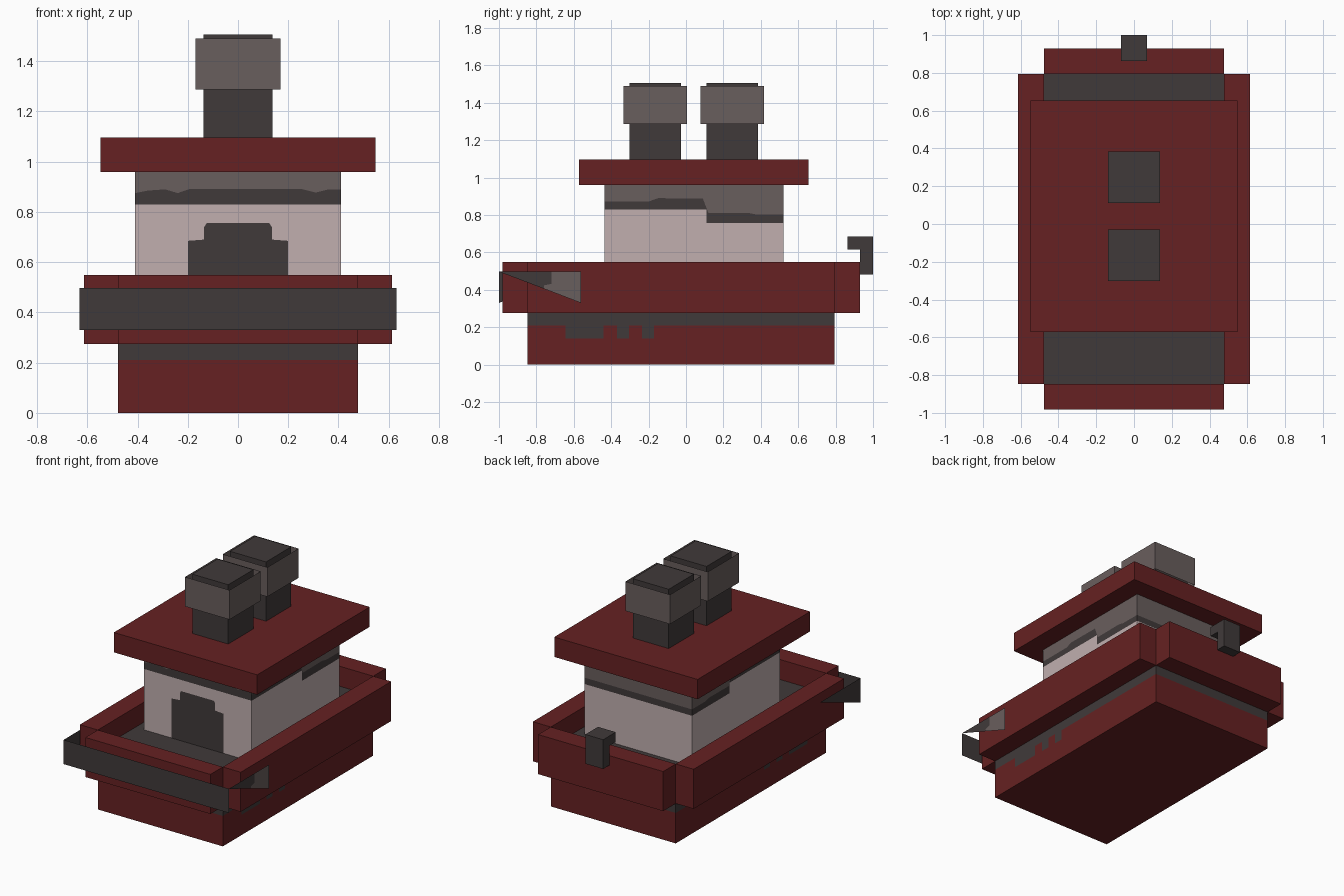
import bpy, bmesh

if "Cube" in bpy.data.objects:
    bpy.data.objects.remove(bpy.data.objects["Cube"])

# ---- materials -------------------------------------------------------------
def material(name, rgb):
    m = bpy.data.materials.new(name)
    m.diffuse_color = (*rgb, 1)
    m.use_nodes = True
    m.node_tree.nodes["Principled BSDF"].inputs["Base Color"].default_value = m.diffuse_color
    return m

RED, DARK, GREY, CREAM = range(4)
MATS = [material("dark_red", (0.133, 0.0152, 0.016)),
        material("charcoal", (0.051, 0.0423, 0.0423)),
        material("warm_grey", (0.141, 0.112, 0.110)),
        material("pale_cream", (0.533, 0.429, 0.429))]

# ---- helpers ---------------------------------------------------------------
def finish(bm, name):
    mesh = bpy.data.meshes.new(name)
    bm.to_mesh(mesh)
    bm.free()
    for m in MATS:
        mesh.materials.append(m)
    ob = bpy.data.objects.new(name, mesh)
    bpy.context.collection.objects.link(ob)
    return ob

def poly(bm, pts, mat, flip=False):
    f = bm.faces.new([bm.verts.new(p) for p in (pts[::-1] if flip else pts)])
    f.material_index = mat

def box(name, x, y, z, mat, open_ends=False):
    """Box from ranges; open_ends leaves out the top and bottom."""
    bm = bmesh.new()
    bmesh.ops.create_cube(bm, size=1)
    for v in bm.verts:
        v.co = [r[0] + (c + 0.5) * (r[1] - r[0]) for c, r in zip(v.co, (x, y, z))]
    for f in bm.faces:
        f.material_index = mat
    if open_ends:
        ends = [f for f in bm.faces if abs(f.normal.z) > 0.5]
        bmesh.ops.delete(bm, geom=ends, context='FACES_ONLY')
    return finish(bm, name)

def banded_wall(bm, place, lines, mats, flip=False):
    """Stack of coloured bands between successive (u, z) lines."""
    for low, high, mat in zip(lines, lines[1:], mats):
        poly(bm, [place(u, z) for u, z in low + high[::-1]], mat, flip)

def banded_block(name, hx, y0, y1, z0, z1, front, side, back, mats, top, bottom):
    """Four banded walls plus a lid and a floor."""
    bm = bmesh.new()
    stack = lambda a, b, mid: [[(a, z0), (b, z0)], *mid, [(a, z1), (b, z1)]]
    banded_wall(bm, lambda u, z: (u, y0, z), stack(-hx, hx, front), mats)
    banded_wall(bm, lambda u, z: (u, y1, z), stack(-hx, hx, back), mats, True)
    for s in (1, -1):
        banded_wall(bm, lambda u, z: (s * hx, u, z), stack(y0, y1, side), mats, s < 0)
    for z, mat, flip in ((z1, top, False), (z0, bottom, True)):
        poly(bm, [(-hx, y0, z), (hx, y0, z), (hx, y1, z), (-hx, y1, z)], mat, flip)
    return finish(bm, name)

# ---- hull with dark waterline and drips ------------------------------------
HX, Y0, Y1 = 0.477, -0.847, 0.793
drips = [(Y0, .21)]
for a, b in ((-.645, -.44), (-.37, -.305), (-.235, -.17)):
    drips += [(a, .21), (a, .14), (b, .14), (b, .21)]
drips.append((Y1, .21))
level = [[(-HX, .21), (HX, .21)]]
banded_block("hull", HX, Y0, Y1, 0, .41, level, [drips], level,
             (RED, DARK), DARK, RED)

# ---- rails around the deck -------------------------------------------------
RZ = (.275, .548)
box("front_rail", (-HX, HX), (-.982, Y0), RZ, RED)
box("back_rail", (-HX, HX), (Y1, .93), RZ, RED)
box("right_rail", (HX, .614), (Y0, Y1), RZ, RED)
box("left_rail", (-.614, -HX), (Y0, Y1), RZ, RED)

# ---- cabin with sooty upper band -------------------------------------------
CX, C0, C1 = 0.41, -0.437, 0.52
front = [[(-CX, .83), (CX, .83)],
         [(-CX, .875), (-.36, .885), (-.29, .89), (-.24, .875), (-.19, .892),
          (.25, .892), (.31, .877), (.36, .89), (CX, .89)]]
side = [[(C0, .83), (.11, .83), (.11, .758), (C1, .758)],
        [(C0, .872), (-.2, .872), (-.15, .89), (.09, .888), (.12, .81),
         (.33, .812), (.38, .802), (C1, .802)]]
back = [[(-CX, .758), (CX, .758)], [(-CX, .802), (CX, .802)]]
banded_block("cabin", CX, C0, C1, .41, .962, front, side, back,
             (CREAM, DARK, GREY), GREY, CREAM)

# stepped doorway plate
bm = bmesh.new()
half = [(.2, .412), (.2, .685), (.135, .69), (.135, .74), (.125, .755)]
poly(bm, [(x, C0 - .004, z) for x, z in half + [(-x, z) for x, z in half[::-1]]], DARK)
finish(bm, "doorway")

# ---- roof and two chimneys -------------------------------------------------
box("roof", (-.547, .547), (-.572, .655), (.96, 1.097), RED)
for label, cy in (("front", -.165), ("back", .247)):
    box(label + "_chimney", (-.137, .137), (cy - .137, cy + .137), (1.09, 1.506), DARK)
    box(label + "_chimney_collar", (-.17, .17), (cy - .17, cy + .17),
        (1.287, 1.49), GREY, open_ends=True)

# ---- bow bumper: thin front sheet with triangular wings --------------------
BX, BL, BH = 0.631, 0.33, 0.497
bm = bmesh.new()
poly(bm, [(-BX, -1, BL), (BX, -1, BL), (BX, -1, BH), (-BX, -1, BH)], DARK)
poly(bm, [(-BX, y, z) for y, z in ((-1, BL), (-1, BH), (-.562, BH))], DARK)
split = [(-.76, .406), (-.76, .424), (-.72, .432), (-.72, BH)]
poly(bm, [(BX, y, z) for y, z in [(-1, BH)] + split], DARK)
poly(bm, [(BX, y, z) for y, z in [(-.562, BL), (-.562, BH)] + split[::-1]], GREY)
finish(bm, "bow_bumper")

# ---- stern hook: L-shaped profile ------------------------------------------
bm = bmesh.new()
hook = [(.93, .483), (1, .483), (1, .685), (.863, .685), (.863, .617), (.93, .617)]
poly(bm, [(.068, y, z) for y, z in hook], DARK)
poly(bm, [(-.068, y, z) for y, z in hook], DARK, True)
for (ya, za), (yb, zb) in zip(hook, hook[1:] + hook[:1]):
    poly(bm, [(.068, yb, zb), (.068, ya, za), (-.068, ya, za), (-.068, yb, zb)], DARK)
finish(bm, "stern_hook")
